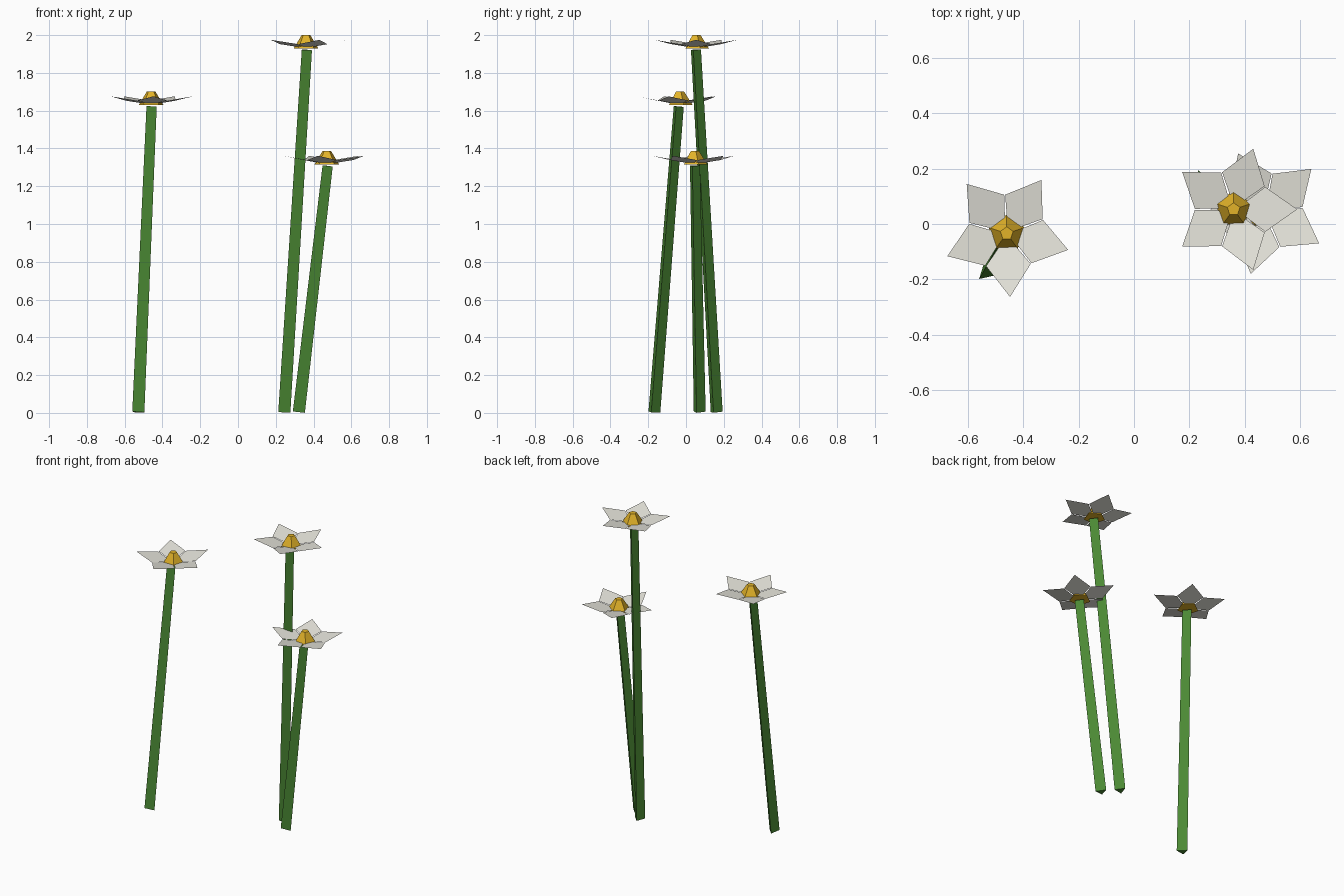
import bpy, bmesh
from math import cos, sin, radians
from mathutils import Vector

cube = bpy.data.objects.get("Cube")
if cube:
    bpy.data.objects.remove(cube)


def material(name, color):
    m = bpy.data.materials.new(name)
    m.use_nodes = True
    m.diffuse_color = (*color, 1)
    m.node_tree.nodes["Principled BSDF"].inputs["Base Color"].default_value = (*color, 1)
    return m


GREEN = material("stem green", (0.07, 0.25, 0.034))
WHITE = material("petal white", (0.80, 0.79, 0.72))
GOLD = material("centre gold", (0.76, 0.45, 0.022))


def make_object(name, bm, mat, location):
    mesh = bpy.data.meshes.new(name)
    bm.to_mesh(mesh)
    bm.free()
    mesh.materials.append(mat)
    obj = bpy.data.objects.new(name, mesh)
    obj.location = location
    bpy.context.collection.objects.link(obj)
    return obj


def polar(radius, degrees, z):
    a = radians(degrees)
    return Vector((radius * cos(a), radius * sin(a), z))


def tapered_prism(sides, r_bottom, r_top, height, start):
    """Closed prism with flat sides, narrowing from bottom to top."""
    bm = bmesh.new()
    rings = [[bm.verts.new(polar(r, start + i * 360 / sides, z)) for i in range(sides)]
             for r, z in ((r_bottom, 0), (r_top, height))]
    low, high = rings
    for i in range(sides):
        j = (i + 1) % sides
        bm.faces.new((low[i], low[j], high[j], high[i]))
    bm.faces.new(low[::-1])
    bm.faces.new(high)
    return bm


def make_stem(name, bottom, top):
    bottom, top = Vector(bottom), Vector(top)
    axis = top - bottom
    bm = tapered_prism(3, 0.038, 0.032, axis.length, 103)
    stem = make_object(name, bm, GREEN, bottom)
    stem.rotation_mode = 'QUATERNION'
    stem.rotation_quaternion = Vector((0, 0, 1)).rotation_difference(axis)


def make_petals(name, centre, turn):
    # Five kite-shaped single-sheet petals rising outwards
    bm = bmesh.new()
    for i in range(5):
        a = turn + i * 72
        outline = (polar(0.008, a, 0.0015), polar(0.14, a - 35.3, 0.0225),
                   polar(0.23, a, 0.045), polar(0.14, a + 35.3, 0.0225))
        bm.faces.new([bm.verts.new(p) for p in outline])
    make_object(name, bm, WHITE, centre)


# name, stem bottom, stem top, flower centre, petal turn
FLOWERS = (
    ("right", (-0.532, -0.173, 0.004), (-0.461, -0.043, 1.622), (-0.46, -0.034, 1.631), 57),
    ("tall", (0.241, 0.157, 0.004), (0.361, 0.048, 1.922), (0.36, 0.053, 1.93), 0),
    ("short", (0.318, 0.067, 0.005), (0.471, 0.043, 1.308), (0.47, 0.045, 1.316), 42),
)
for name, bottom, top, centre, turn in FLOWERS:
    make_stem(name + "_stem", bottom, top)
    make_petals(name + "_petals", centre, turn)
    make_object(name + "_flower_centre", tapered_prism(5, 0.068, 0.024, 0.07, 90), GOLD, centre)
